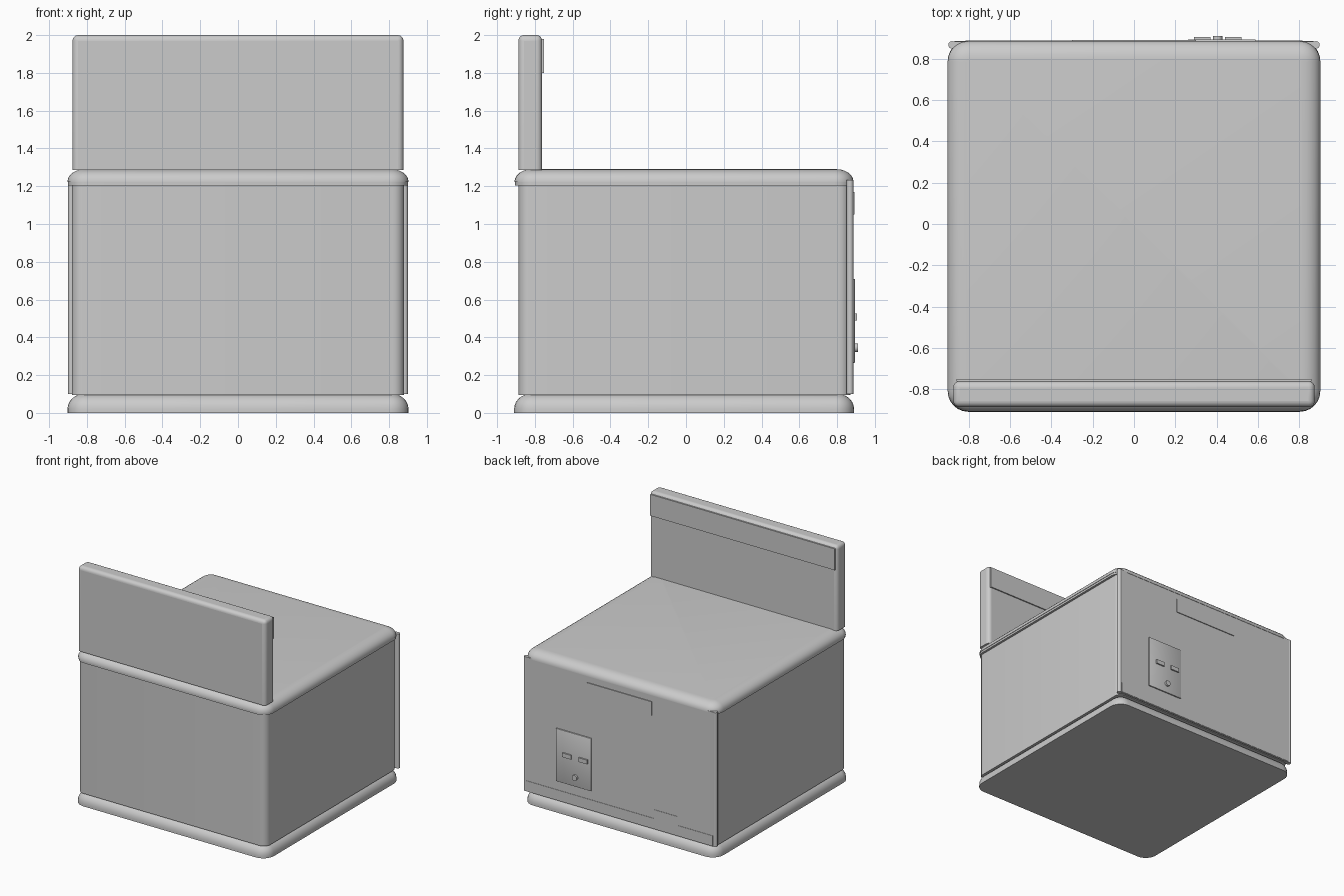
import bpy, bmesh, math

if "Cube" in bpy.data.objects:
    bpy.data.objects.remove(bpy.data.objects["Cube"])

grey = bpy.data.materials.new("enamel grey")
grey.diffuse_color = (0.6, 0.6, 0.6, 1)
grey.use_nodes = True
grey.node_tree.nodes["Principled BSDF"].inputs["Base Color"].default_value = grey.diffuse_color


def finish(name, bm):
    bmesh.ops.recalc_face_normals(bm, faces=bm.faces)
    me = bpy.data.meshes.new(name)
    bm.to_mesh(me)
    bm.free()
    me.materials.append(grey)
    ob = bpy.data.objects.new(name, me)
    bpy.context.collection.objects.link(ob)
    bpy.context.view_layer.objects.active = ob
    bpy.ops.object.select_all(action='DESELECT')
    ob.select_set(True)
    bpy.ops.object.shade_smooth_by_angle(angle=math.radians(35))
    return ob


def rounded_slab(name, x, y0, y1, radius, profile, n=6):
    """Stack of rounded rectangles; profile is a list of (inset, z)."""
    bm = bmesh.new()
    rings = []
    for inset, z in profile:
        r = max(radius - inset, 0.012)
        hx, a, b = x - inset, y0 + inset, y1 - inset
        ring = []
        corners = [(hx - r, b - r), (-hx + r, b - r), (-hx + r, a + r), (hx - r, a + r)]
        for q, (cx, cy) in enumerate(corners):
            for i in range(n + 1):
                t = math.pi / 2 * (q + i / n)
                ring.append(bm.verts.new((cx + r * math.cos(t), cy + r * math.sin(t), z)))
        rings.append(ring)
    for lo, hi in zip(rings, rings[1:]):
        for i in range(len(lo)):
            j = (i + 1) % len(lo)
            bm.faces.new((lo[i], lo[j], hi[j], hi[i]))
    bm.faces.new(rings[0][::-1])
    bm.faces.new(rings[-1])
    return finish(name, bm)


def box(name, x0, x1, y0, y1, z0, z1, bevel=0):
    bm = bmesh.new()
    bmesh.ops.create_cube(bm, size=1)
    for v in bm.verts:
        v.co = ((x0 + x1) / 2 + v.co.x * (x1 - x0),
                (y0 + y1) / 2 + v.co.y * (y1 - y0),
                (z0 + z1) / 2 + v.co.z * (z1 - z0))
    if bevel:
        bmesh.ops.bevel(bm, geom=bm.edges[:], offset=bevel, segments=2,
                        affect='EDGES', profile=0.5)
    return finish(name, bm)


def cylinder(name, loc, r, depth, along_y=False):
    bm = bmesh.new()
    bmesh.ops.create_cone(bm, cap_ends=True, segments=20, radius1=r, radius2=r, depth=depth)
    ob = finish(name, bm)
    ob.location = loc
    if along_y:
        ob.rotation_euler.x = math.pi / 2
    return ob


def fillet(z0, rx, rz, n=6):
    """Quarter round leaning inward, starting at height z0."""
    return [(rx * (1 - math.cos(math.pi / 2 * i / n)),
             z0 + rz * math.sin(math.pi / 2 * i / n)) for i in range(n + 1)]


# plinth, cabinet and top
rounded_slab("plinth", 0.903, -0.91, 0.89, 0.10, [(0, 0)] + fillet(0.02, 0.085, 0.08))
rounded_slab("cabinet", 0.88, -0.887, 0.87, 0.06, [(0, 0.095), (0, 1.215)])
rounded_slab("top_cover", 0.903, -0.908, 0.887, 0.10,
             [(0.004, 1.205), (0.004, 1.222), (0, 1.222)] + fillet(1.224, 0.09, 0.066))

# door panel with rounded side edges
box("door_panel", -0.882, 0.882, 0.85, 0.884, 0.10, 1.232)
for side in (-1, 1):
    cylinder("door_edge", (side * 0.882, 0.868, 0.666), 0.018, 1.132)

# kick strip and tab
box("kick_strip", -0.87, 0.87, 0.88, 0.887, 0.105, 0.19)
box("kick_tab", -0.54, -0.32, 0.88, 0.887, 0.19, 0.265)

# handle plate
box("handle_plate", -0.30, 0.30, 0.88, 0.891, 1.05, 1.17)

# coin plate with two slots and a lock
box("coin_plate", 0.26, 0.59, 0.88, 0.894, 0.265, 0.71, 0.003)
for x in (0.33, 0.48):
    box("coin_slot", x - 0.04, x + 0.04, 0.89, 0.906, 0.49, 0.525)
cylinder("lock", (0.405, 0.899, 0.345), 0.023, 0.022, True)

# backsplash and its thin control strip
box("backsplash", -0.876, 0.876, -0.887, -0.762, 1.285, 2.0)
bs = bpy.context.object
bm = bmesh.new()
bm.from_mesh(bs.data)
edges = [e for e in bm.edges if any(v.co.z > 1.9 for v in e.verts)]
bmesh.ops.bevel(bm, geom=edges, offset=0.03, segments=5, affect='EDGES', profile=0.5)
bm.to_mesh(bs.data)
bm.free()
bpy.ops.object.shade_smooth_by_angle(angle=math.radians(35))
box("control_strip", -0.86, 0.86, -0.764, -0.752, 1.80, 1.98)
